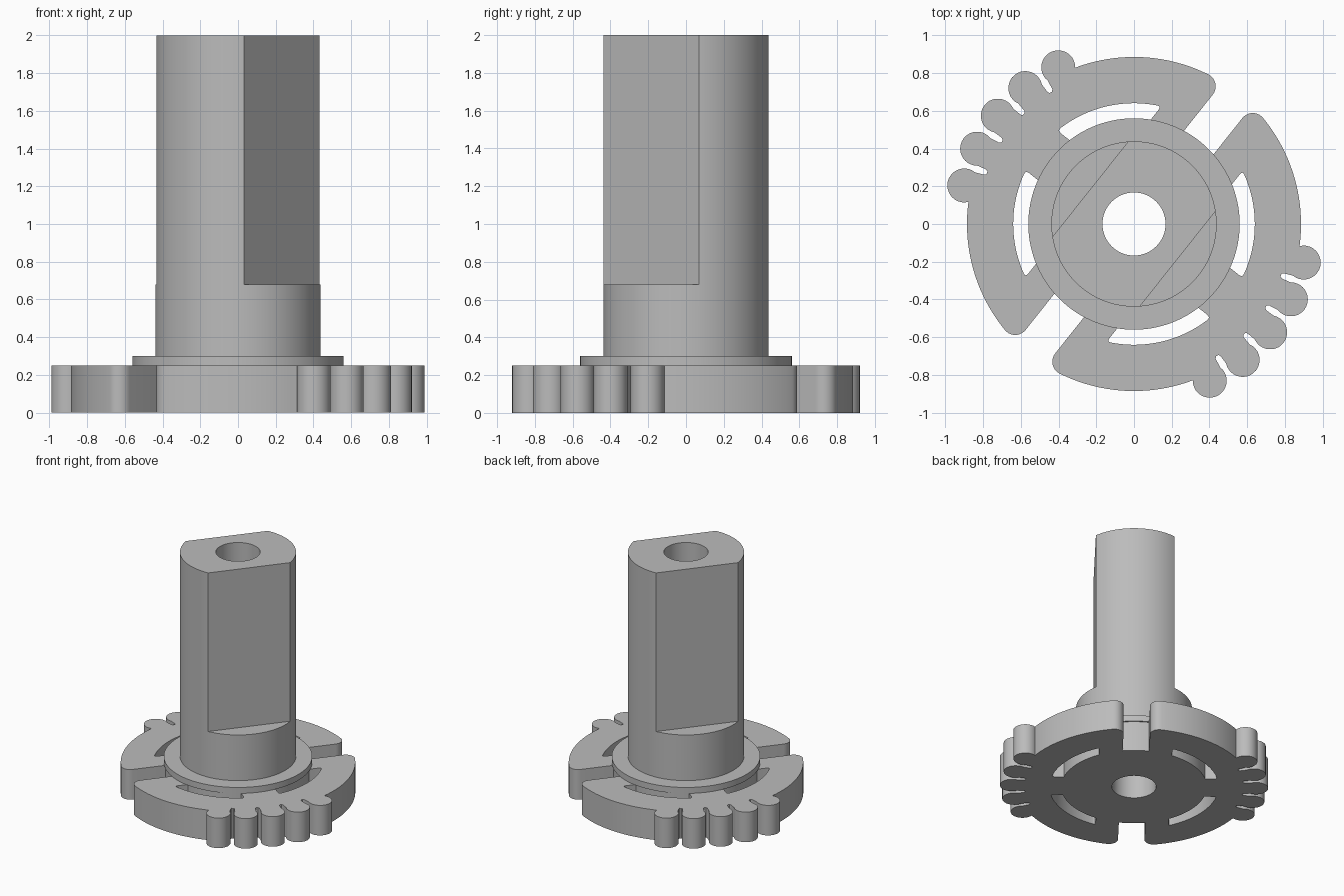
import bpy
import bmesh
from math import radians, degrees, sin, cos, acos, asin, atan2, sqrt, tau
from mathutils import Matrix, Vector

if "Cube" in bpy.data.objects:
    bpy.data.objects.remove(bpy.data.objects["Cube"], do_unlink=True)

AXIS = radians(51.5)      # direction of the open slots and shaft flats
DISC, BORE, COLLAR, SHAFT = 0.885, 0.167, 0.56, 0.438
CUT = 0.55                # inner radius reached by all slots
PLATE_TOP, COLLAR_TOP, FLAT_START, TOP = 0.25, 0.30, 0.68, 2.0

grey = bpy.data.materials.new("plain grey")
grey.use_nodes = True
grey.diffuse_color = (0.5, 0.5, 0.5, 1)
grey.node_tree.nodes["Principled BSDF"].inputs["Base Color"].default_value = grey.diffuse_color


def arc(r, a, b, n, centre=(0, 0)):
    """Points along an arc from angle a to b, in degrees."""
    steps = [radians(a + (b - a) * i / n) for i in range(n + 1)]
    return [Vector((centre[0] + r * cos(t), centre[1] + r * sin(t))) for t in steps]


def circle(r, n=96):
    return arc(r, 0, 360, n)[:-1]


def new_object(name, bm):
    mesh = bpy.data.meshes.new(name)
    bm.to_mesh(mesh)
    bm.free()
    mesh.materials.append(grey)
    obj = bpy.data.objects.new(name, mesh)
    bpy.context.collection.objects.link(obj)
    return obj


def prism(name, loops, z0, z1):
    """Extrude an outline with holes, turned to the slot axis."""
    bm = bmesh.new()
    edges = []
    for loop in loops:
        verts = [bm.verts.new((p.x, p.y, z0)) for p in loop]
        edges += [bm.edges.new((v, verts[i - 1])) for i, v in enumerate(verts)]
    bmesh.ops.triangle_fill(bm, use_beauty=True, edges=edges, normal=(0, 0, 1))
    made = bmesh.ops.extrude_face_region(bm, geom=bm.faces[:])["geom"]
    lifted = [v for v in made if isinstance(v, bmesh.types.BMVert)]
    bmesh.ops.translate(bm, verts=lifted, vec=(0, 0, z1 - z0))
    bmesh.ops.recalc_face_normals(bm, faces=bm.faces[:])
    bm.transform(Matrix.Rotation(AXIS, 4, "Z"))
    return new_object(name, bm)


def smooth(obj):
    bpy.ops.object.select_all(action="DESELECT")
    obj.select_set(True)
    bpy.context.view_layer.objects.active = obj
    bpy.ops.object.shade_smooth_by_angle(angle=radians(30))


def half_outline():
    """Half of the toothed disc, from one open slot to the other."""
    gap, fillet = 0.10, 0.07
    pitch, tooth, step = 0.922, 0.09, 12.85
    # rounded shoulder beside the slot
    cy = -(gap + fillet)
    cx = sqrt((DISC - fillet) ** 2 - cy ** 2)
    shoulder_end = degrees(atan2(cy, cx))
    inner = Vector((sqrt(CUT ** 2 - gap ** 2), -gap))
    shoulder = [inner] + arc(fillet, 90, shoulder_end, 10, (cx, cy))
    # where the outermost teeth leave the disc
    d = acos((DISC ** 2 + pitch ** 2 - tooth ** 2) / (2 * DISC * pitch))
    wrap = degrees(atan2(DISC * sin(d), DISC * cos(d) - pitch))
    first = -90 + 2 * step
    rim = arc(DISC, shoulder_end, first + degrees(d), 20)[1:-1]
    points = shoulder + rim
    # five round teeth with narrow valleys
    for i in range(5):
        a = first - i * step
        centre = arc(pitch, a, a, 1)[0]
        points += arc(tooth, a + wrap, a - wrap, 20, centre)
        if i < 4:
            mid = a - step / 2
            points += arc(0.835, mid + 1, mid + 1, 1)[:1]
            points += arc(0.825, mid + 0.5, mid - 0.5, 1)
            points += arc(0.835, mid - 1, mid - 1, 1)[:1]
    # mirrored rim, shoulder and the closed end of the slot
    points += [Vector((-p.x, p.y)) for p in reversed(shoulder + rim)]
    end = degrees(asin(gap / CUT))
    points += arc(CUT, 180 + end, 180 - end, 8)[1:-1]
    return points


def curved_slot(sx, sy):
    """Narrow arc-shaped window with softened outer tips."""
    outer, x0, y0, soft = 0.64, 0.135, 0.275, 0.022
    low, high = degrees(asin(y0 / outer)), degrees(acos(x0 / outer))
    tip_low = Vector((sqrt(outer ** 2 - y0 ** 2), y0))
    tip_high = Vector((x0, sqrt(outer ** 2 - x0 ** 2)))

    def soften(a, tip, b):
        return [a * (1 - t) ** 2 + tip * 2 * t * (1 - t) + b * t * t
                for t in (0, 0.25, 0.5, 0.75, 1)]

    rim = arc(outer, low + 2, high - 2, 20)
    pts = soften(tip_low - Vector((soft, 0)), tip_low, rim[0])
    pts += rim[1:-1]
    pts += soften(rim[-1], tip_high, tip_high - Vector((0, soft)))
    pts += arc(CUT, degrees(acos(x0 / CUT)), degrees(asin(y0 / CUT)), 20)
    return [Vector((p.x * sx, p.y * sy)) for p in pts]


# toothed base plate
half = half_outline()
outline = half + [-p for p in half]
windows = [curved_slot(sx, sy) for sx in (1, -1) for sy in (1, -1)]
plate = prism("toothed_plate", [outline, circle(BORE, 64)] + windows, 0, PLATE_TOP)

# collar and shaft, both with the bore through them
collar = prism("collar", [circle(COLLAR, 128), circle(BORE, 64)], PLATE_TOP, COLLAR_TOP)
shaft = prism("shaft", [circle(SHAFT, 128), circle(BORE, 64)], COLLAR_TOP, TOP)

# two opposite flats on the upper shaft
for side in (1, -1):
    bm = bmesh.new()
    bmesh.ops.create_cube(bm, size=1)
    bm.transform(Matrix.Rotation(AXIS, 4, "Z")
                 @ Matrix.Translation((0, side * (0.296 + 0.5), FLAT_START + 1))
                 @ Matrix.Diagonal((2, 1, 2, 1)))
    cutter = new_object("flat_cutter", bm)
    cutter.hide_render = True
    mod = shaft.modifiers.new("flat", "BOOLEAN")
    mod.operation, mod.solver, mod.object = "DIFFERENCE", "EXACT", cutter
    bpy.context.view_layer.objects.active = shaft
    bpy.ops.object.modifier_apply(modifier=mod.name)
    bpy.data.objects.remove(cutter, do_unlink=True)

for part in (plate, collar, shaft):
    smooth(part)
